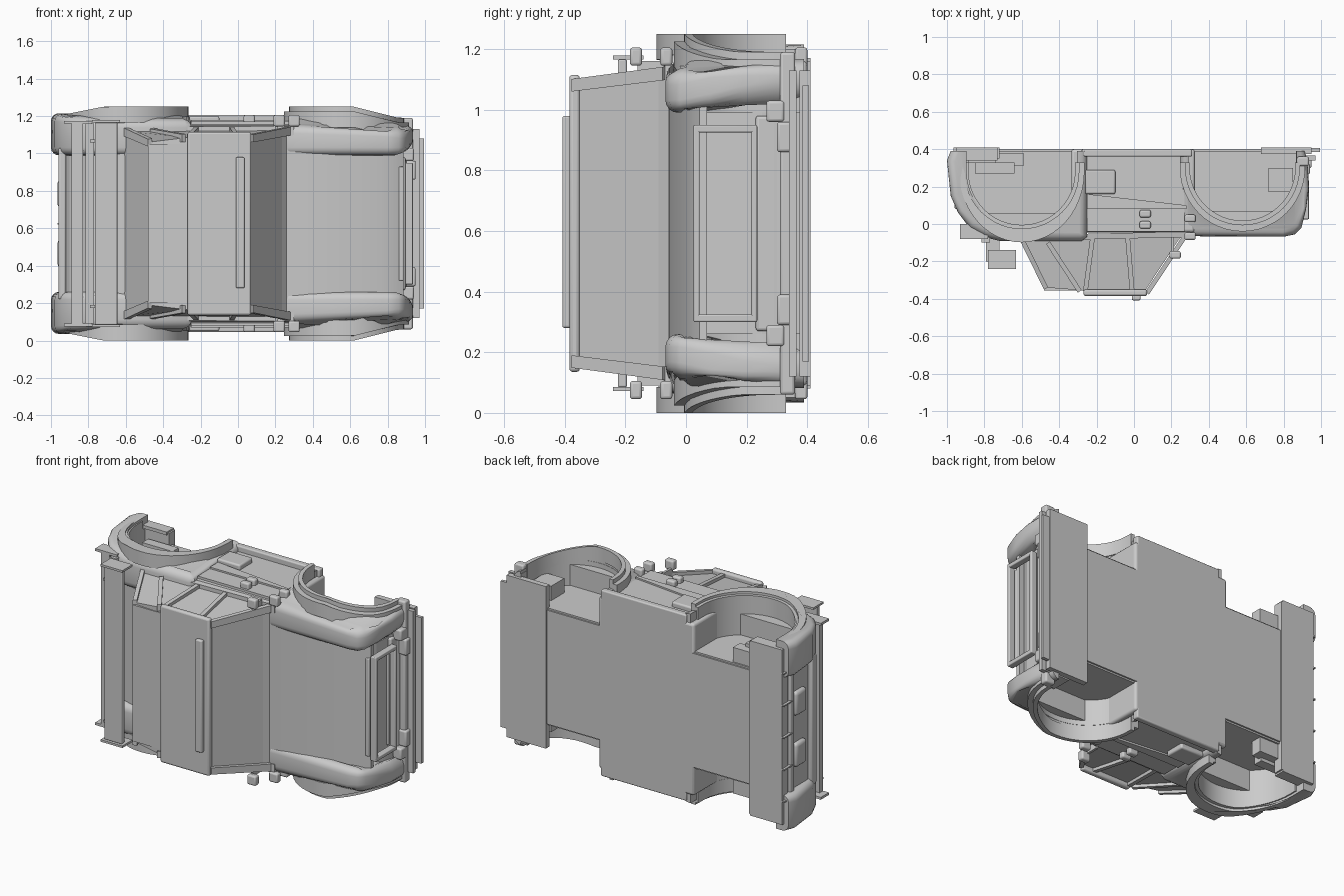
import bpy, bmesh, math

if "Cube" in bpy.data.objects:
    bpy.data.objects.remove(bpy.data.objects["Cube"])

MID = 0.625  # car lies on its side: width runs along z, roof faces -y, nose faces +x
mat = bpy.data.materials.new("plain_grey")
mat.use_nodes = True
mat.diffuse_color = (0.6, 0.6, 0.6, 1)
mat.node_tree.nodes["Principled BSDF"].inputs["Base Color"].default_value = (0.6, 0.6, 0.6, 1)


def prism(name, pts, z0, z1, bevel=0.0, shape=None, roll=0, smooth=False):
    """Extrude an xy outline along z; shape moves vertices, roll rounds the rim of the first points."""
    bm = bmesh.new()
    low = [bm.verts.new((x, y, z0)) for x, y in pts]
    high = [bm.verts.new((x, y, z1)) for x, y in pts]
    bm.faces.new(low)
    bm.faces.new(high)
    n = len(pts)
    for i in range(n):
        j = (i + 1) % n
        bm.faces.new((low[i], low[j], high[j], high[i]))
    if shape:
        for v in bm.verts:
            v.co.z = shape(v.co)
    bmesh.ops.recalc_face_normals(bm, faces=bm.faces)
    if roll:
        rim = [bm.edges.get((ring[i], ring[i + 1])) for ring in (low, high) for i in range(roll - 1)]
        bmesh.ops.bevel(bm, geom=rim, offset=bevel, segments=4, profile=0.5, affect="EDGES",
                        clamp_overlap=False)
    mesh = bpy.data.meshes.new(name)
    bm.to_mesh(mesh)
    bm.free()
    ob = bpy.data.objects.new(name, mesh)
    bpy.context.collection.objects.link(ob)
    mesh.materials.append(mat)
    if bevel and not roll:
        mod = ob.modifiers.new("round", "BEVEL")
        mod.width, mod.segments, mod.limit_method = bevel, 3, "ANGLE"
        mod.angle_limit = math.radians(35)
    if bevel or smooth:
        for o in bpy.context.selected_objects:
            o.select_set(False)
        ob.select_set(True)
        bpy.context.view_layer.objects.active = ob
        bpy.ops.object.shade_smooth_by_angle(angle=math.radians(40))


def rect(x0, x1, y0, y1):
    return [(x0, y0), (x1, y0), (x1, y1), (x0, y1)]


def box(name, x0, x1, y0, y1, z0, z1, bevel=0.0):
    prism(name, rect(x0, x1, y0, y1), z0, z1, bevel)


def pair(name, pts, z0, z1, bevel=0.0, shape=None, roll=0, smooth=False):
    """One part on each flank; z is given for the high side."""
    prism("upper_" + name, pts, z0, z1, bevel, shape, roll, smooth)
    flip = (lambda c: 2 * MID - shape(type(c)((c.x, c.y, 2 * MID - c.z)))) if shape else None
    prism("lower_" + name, pts, 2 * MID - z1, 2 * MID - z0, bevel, flip, roll, smooth)


def pair_box(name, x0, x1, y0, y1, z0, z1, bevel=0.0):
    pair(name, rect(x0, x1, y0, y1), z0, z1, bevel)


def bar(name, a, b, width, z0, z1):
    """Straight strut between two xy points."""
    dx, dy = b[0] - a[0], b[1] - a[1]
    k = width / 2 / math.hypot(dx, dy)
    ox, oy = -dy * k, dx * k
    pair(name, [(a[0] + ox, a[1] + oy), (b[0] + ox, b[1] + oy),
                (b[0] - ox, b[1] - oy), (a[0] - ox, a[1] - oy)], z0, z1, 0, lean)


def arc(cx, cy, r, ry=None, n=24, low=0.39):
    """Wheel opening from its rear foot over the top to its front foot."""
    ry = ry or r
    pts = [(cx - r * math.cos(math.pi * i / n), cy - ry * math.sin(math.pi * i / n))
           for i in range(n + 1)]
    return [(cx - r, low)] + pts + [(cx + r, low)]


def ramp(value, start, end):
    return max(0, min(1, (value - start) / (end - start)))


def lean(c):
    """Flanks of the cabin lean inward toward the roof, more so at the tail."""
    inward = 0.085 + 0.06 * ramp(-c.x, 0.3, 0.47)
    return MID + (c.z - MID) * (1 - inward * ramp(-c.y, 0.05, 0.38))


# Main shell
box("cabin_tub", -0.335, 0.325, -0.045, 0.4, 0.09, 1.16, 0.015)
prism("front_body", [(0.24, -0.03), (0.6, 0.005), (0.84, 0.045), (0.87, 0.12), (0.875, 0.25),
                     (0.9, 0.3), (0.9, 0.39), (0.24, 0.39)], 0.26, 0.99)
hood_line = [(0.235, -0.09), (0.26, -0.06), (0.34, -0.056), (0.45, -0.048), (0.56, -0.036),
             (0.67, -0.018), (0.77, 0.002), (0.84, 0.022), (0.885, 0.045), (0.885, 0.07), (0.235, 0.07)]
prism("hood_panel", hood_line, 0.13, 1.12, smooth=True)
prism("rear_body", [(-0.3, -0.09), (-0.62, -0.08), (-0.8, -0.03), (-0.9, 0.06), (-0.94, 0.15),
                    (-0.94, 0.39), (-0.3, 0.39)], 0.26, 0.99)
prism("rear_deck", [(-0.27, -0.085), (-0.62, -0.075), (-0.8, -0.025), (-0.88, 0.06), (-0.27, 0.06)],
      0.13, 1.12)

# Cabin and roof
prism("cabin", [(0.245, -0.05), (0.235, -0.09), (0.06, -0.355), (-0.27, -0.355), (-0.47, -0.34),
                (-0.61, -0.07)], 0.125, 1.125, 0, lean)
box("roof", -0.27, 0.07, -0.385, -0.35, 0.135, 1.115, 0.012)
box("rear_roof_panel", -0.48, -0.27, -0.355, -0.335, 0.2, 1.05)
box("roof_light_bar", -0.012, 0.035, -0.408, -0.38, 0.28, 0.98, 0.008)
pillars = [("windscreen_pillar", (0.07, -0.37), (0.27, -0.07)), ("door_pillar", (-0.01, -0.36), (-0.035, -0.06)),
           ("rear_pillar", (-0.26, -0.36), (-0.22, -0.06)), ("buttress", (-0.29, -0.36), (-0.46, -0.1)),
           ("tail_pillar", (-0.47, -0.345), (-0.6, -0.08))]
for name, a, b in pillars:
    bar(name, a, b, 0.025, 1.1, 1.145)
bar("belt_rail", (-0.6, -0.075), (0.3, -0.055), 0.03, 1.1, 1.15)

# Fenders wrapped around the wheel openings
FRONT, REAR = (0.58, 0.3), (-0.6, 0.28)
front_outline = [(0.245, 0.39), (0.245, -0.05), (0.27, -0.065), (0.8, -0.068), (0.86, -0.055), (0.895, -0.02),
                 (0.92, 0.08), (0.935, 0.19), (0.93, 0.3), (0.915, 0.39)]
rear_outline = [(-0.25, 0.39), (-0.25, -0.07), (-0.28, -0.09), (-0.72, -0.09), (-0.8, -0.07),
                (-0.88, -0.02), (-0.94, 0.06), (-0.98, 0.15), (-1.0, 0.34), (-0.98, 0.39)]


def front_lean(c):
    """Outer face flares down to the wheel lip; the nose end tilts outward and tucks in."""
    if c.z < 1.1:
        return c.z + 0.06 * ramp(c.y, 0, 0.25) * ramp(c.x, 0.7, 0.88)
    return c.z - 0.045 * ramp(c.x, 0.7, 0.93) - 0.055 * (1 - ramp(c.y, -0.09, 0.11))


def rear_lean(c):
    return c.z - 0.035 * (c.z > 1.1) * (1 - ramp(c.y, -0.09, 0.08))


pair("front_fender", front_outline + arc(*FRONT, 0.288)[::-1], 0.99, 1.2, 0.042, front_lean, len(front_outline))
pair("rear_fender", rear_outline + arc(*REAR, 0.295), 0.99, 1.215, 0.042, rear_lean, len(rear_outline))


def sweep(c):
    """Flares tuck in toward the bumpers."""
    return c.z - 0.06 * ramp(c.x, 0.62, 0.86) - 0.04 * ramp(-c.x, 0.72, 0.92)


# Stepped arch flares, the outer one widest, and wheel well liners
flares = (("front", FRONT, ((0.305, 0.335, 0.34, 1.225), (0.282, 0.307, 0.307, 1.25))),
          ("rear", REAR, ((0.305, 0.335, 0.378, 1.25), (0.285, 0.307, 0.307, 1.235))))
for name, centre, steps in flares:
    for i, (r0, r1, ry, z1) in enumerate(steps):
        pair(f"{name}_arch_flare_{i}", arc(*centre, r1, ry, low=0.33) + arc(*centre, r0, low=0.33)[::-1],
             z1 - 0.085, z1, 0, sweep, smooth=True)
    pair(name + "_wheel_liner", arc(*centre, 0.3) + arc(*centre, 0.286)[::-1], 0.95, 1.15, smooth=True)

# Sills, door trim and side fittings
pair_box("sill", -0.28, 0.31, 0.36, 0.4, 1.13, 1.205, 0.008)
pair_box("door_skin", -0.25, 0.27, -0.04, 0.36, 1.15, 1.17)
pair("door_crease", [(-0.25, 0.08), (0.28, 0.08), (0.28, 0.1), (-0.25, 0.16)], 1.16, 1.18)
pair_box("side_intake", -0.26, -0.1, 0.16, 0.29, 1.15, 1.2, 0.01)
for i, (x, y) in enumerate(((0.06, 0.055), (0.06, -0.005), (0.3, 0.03), (0.3, -0.065), (0.22, -0.165))):
    pair_box(f"side_pod_{i}", x - 0.03, x + 0.03, y - 0.02, y + 0.02, 1.145, 1.205, 0.01)
pair_box("pod_stem", 0.2, 0.215, -0.16, -0.07, 1.12, 1.16)

# Nose: grille frame, lamps and bumper
for name, y in (("upper", 0.025), ("lower", 0.215)):
    box(name + "_grille_bar", 0.895, 0.935, y, y + 0.02, 0.3, 0.95, 0.005)
    box(name + "_grille_rail", 0.86, 0.885, y, y + 0.02, 0.32, 0.93, 0.005)
pair_box("grille_post", 0.895, 0.935, 0.025, 0.235, 0.925, 0.95, 0.005)
box("nose_panel", 0.82, 0.895, 0.23, 0.37, 0.27, 0.98, 0.01)
box("front_bumper", 0.87, 0.935, 0.31, 0.36, 0.06, 1.19, 0.01)
pair_box("bumper_lamp", 0.88, 0.95, 0.3, 0.35, 0.86, 0.96, 0.01)
pair_box("corner_lamp", 0.88, 0.94, 0.265, 0.325, 0.96, 1.03, 0.01)
box("bumper_strip", 0.9, 0.97, 0.34, 0.365, 0.12, 1.13)
box("front_splitter", 0.7, 0.995, 0.385, 0.405, 0.17, 1.08)
box("splitter_base", 0.68, 0.95, 0.375, 0.41, 0.12, 1.13)

# Underbody
box("floor", -0.75, 0.75, 0.385, 0.4, 0.27, 0.98)

# Tail: diffuser, exhausts and lamps
box("diffuser", -0.95, -0.72, 0.35, 0.41, 0.09, 1.16)
pair_box("diffuser_end", -0.95, -0.73, 0.34, 0.41, 1.15, 1.17)
for i in range(5):
    z = 0.225 + 0.2 * i
    box(f"diffuser_fin_{i}", -0.965, -0.74, 0.33, 0.41, z - 0.004, z + 0.004)
pair_box("exhaust_box", -0.965, -0.92, 0.18, 0.29, 0.71, 0.86, 0.02)
box("rear_bumper", -0.96, -0.9, 0.3, 0.34, 0.15, 1.1, 0.008)
box("tail_panel", -0.96, -0.92, 0.08, 0.13, 0.22, 1.03, 0.01)
pair_box("rear_well_block", -0.85, -0.64, 0.27, 0.33, 0.97, 1.1)
pair_box("rear_well_tray", -0.74, -0.59, 0.31, 0.38, 0.97, 1.08)
pair_box("front_well_block", 0.72, 0.85, 0.17, 0.3, 0.97, 1.08)

# Rear wing and lower spoiler
box("wing_plane", -0.765, -0.645, -0.225, -0.195, 0.085, 1.165, 0.005)
pair_box("wing_end_plate", -0.78, -0.63, -0.24, -0.14, 1.165, 1.178)
pair_box("wing_post", -0.79, -0.72, -0.2, 0.0, 1.06, 1.075)
box("spoiler_front_slat", -0.815, -0.77, -0.1, -0.065, 0.09, 1.16)
box("spoiler_rear_slat", -0.89, -0.83, -0.08, -0.045, 0.09, 1.16)
pair_box("spoiler_end_plate", -0.93, -0.78, -0.08, 0.0, 1.16, 1.175)
